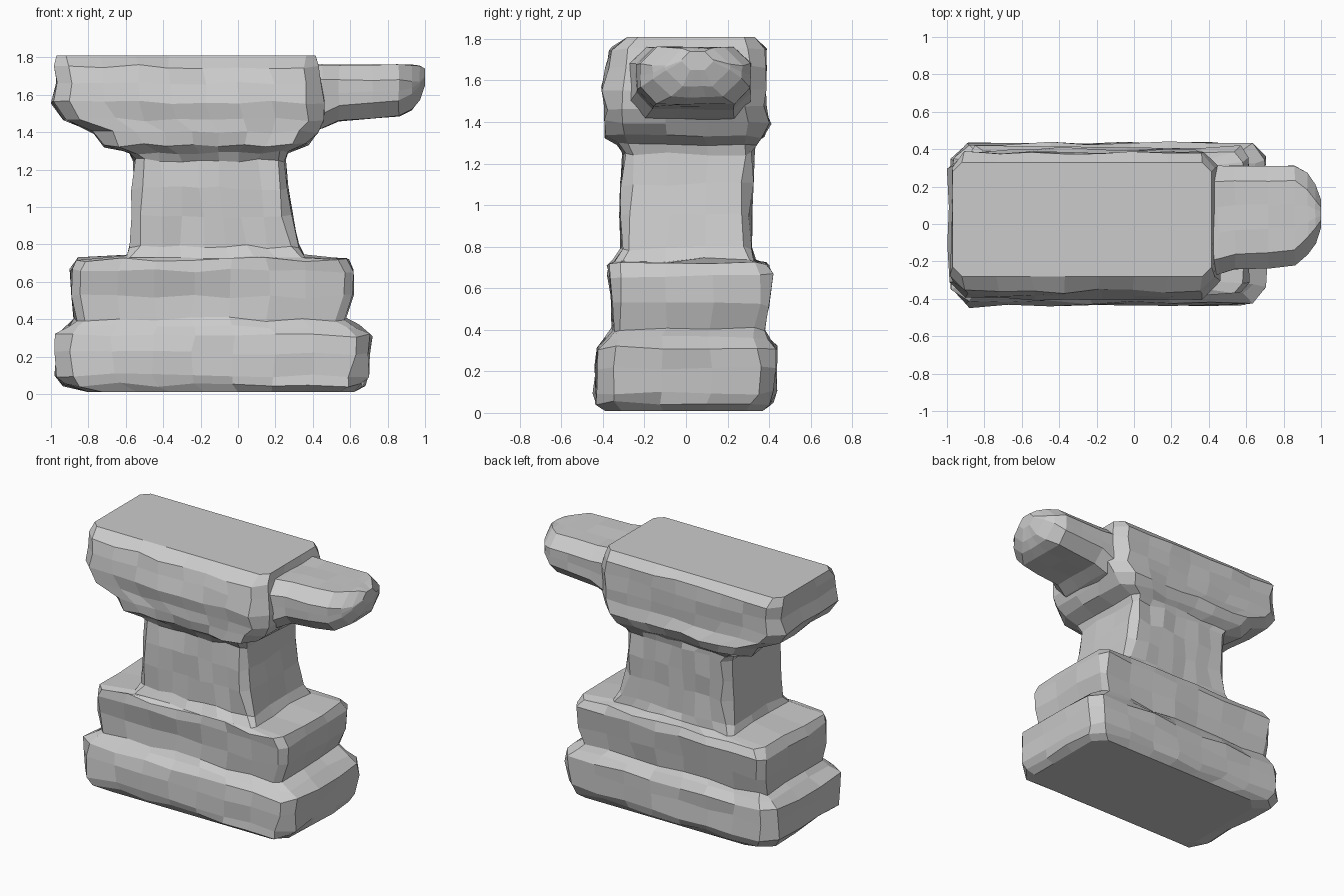
import bpy, bmesh, random
from mathutils import Vector

random.seed(4)


def ring(u0, u1, v0, v1, c, nu, nv):
    """Chamfered rectangle with nu / nv segments on its long and short sides."""
    c = min(c, (u1 - u0) * 0.45, (v1 - v0) * 0.45)
    sides = [((u0 + c, v0), (u1 - c, v0), nu), ((u1, v0 + c), (u1, v1 - c), nv),
             ((u1 - c, v1), (u0 + c, v1), nu), ((u0, v1 - c), (u0, v0 + c), nv)]
    pts = []
    for a, b, n in sides:
        for i in range(n + 1):
            pts.append(Vector(a).lerp(Vector(b), i / n))
    return pts


def loft(name, sections, place, nu, nv, rough):
    """Skin chamfered rectangles (w, u0, u1, v0, v1, chamfer), with a hammered surface."""
    bm = bmesh.new()
    rings = []
    for k, (w, *rect) in enumerate(sections):
        end = k in (0, len(sections) - 1)
        row = []
        for p in ring(*rect, nu, nv):
            r = 0 if end else rough
            du, dv, dw = (random.uniform(-r, r) for _ in range(3))
            row.append(bm.verts.new(place(p.x + du, p.y + dv, w + dw)))
        rings.append(row)
    for a, b in zip(rings, rings[1:]):
        n = len(a)
        for i in range(n):
            j = (i + 1) % n
            bm.faces.new((a[i], a[j], b[j], b[i]))
    bm.faces.new(rings[0][::-1])
    bm.faces.new(rings[-1])
    bmesh.ops.recalc_face_normals(bm, faces=bm.faces)
    mesh = bpy.data.meshes.new(name)
    bm.to_mesh(mesh)
    bm.free()
    obj = bpy.data.objects.new(name, mesh)
    bpy.context.collection.objects.link(obj)
    return obj


def upright(u, v, w):
    return (u, v, w)


def along_x(u, v, w):
    return (w, u, v)


# Stepped base, narrow waist and body in one continuous stack
loft("anvil_body", [
    (0.01, -0.80, 0.62, -0.39, 0.37, 0.08),
    (0.05, -0.93, 0.67, -0.43, 0.41, 0.09),
    (0.10, -0.97, 0.69, -0.44, 0.43, 0.09),
    (0.22, -0.97, 0.70, -0.43, 0.43, 0.08),
    (0.31, -0.97, 0.71, -0.42, 0.43, 0.08),
    (0.36, -0.91, 0.64, -0.38, 0.39, 0.06),
    (0.40, -0.87, 0.57, -0.35, 0.37, 0.04),
    (0.52, -0.88, 0.61, -0.35, 0.39, 0.04),
    (0.66, -0.89, 0.62, -0.37, 0.41, 0.05),
    (0.72, -0.86, 0.59, -0.37, 0.39, 0.05),
    (0.735, -0.60, 0.36, -0.34, 0.33, 0.03),
    (0.79, -0.57, 0.32, -0.31, 0.31, 0.04),
    (0.95, -0.56, 0.29, -0.31, 0.31, 0.05),
    (1.10, -0.56, 0.27, -0.31, 0.32, 0.05),
    (1.25, -0.55, 0.25, -0.30, 0.32, 0.04),
    (1.29, -0.58, 0.27, -0.33, 0.33, 0.05),
    (1.33, -0.72, 0.37, -0.38, 0.37, 0.08),
    (1.40, -0.77, 0.42, -0.39, 0.40, 0.09),
    (1.47, -0.93, 0.46, -0.39, 0.38, 0.09),
    (1.56, -0.99, 0.46, -0.40, 0.38, 0.09),
    (1.66, -0.975, 0.445, -0.38, 0.38, 0.08),
    (1.75, -0.98, 0.43, -0.36, 0.38, 0.08),
    (1.81, -0.97, 0.415, -0.28, 0.33, 0.05),
], upright, 7, 3, 0.012)

# Blunt horn with a flat top
loft("horn", [
    (0.30, -0.29, 0.32, 1.38, 1.76, 0.08),
    (0.45, -0.27, 0.31, 1.42, 1.76, 0.08),
    (0.54, -0.24, 0.31, 1.46, 1.76, 0.08),
    (0.72, -0.235, 0.31, 1.475, 1.76, 0.08),
    (0.86, -0.22, 0.31, 1.485, 1.76, 0.08),
    (0.93, -0.16, 0.27, 1.52, 1.76, 0.09),
    (0.97, -0.10, 0.21, 1.57, 1.755, 0.08),
    (1.00, -0.02, 0.13, 1.65, 1.74, 0.04),
], along_x, 3, 2, 0.004)
